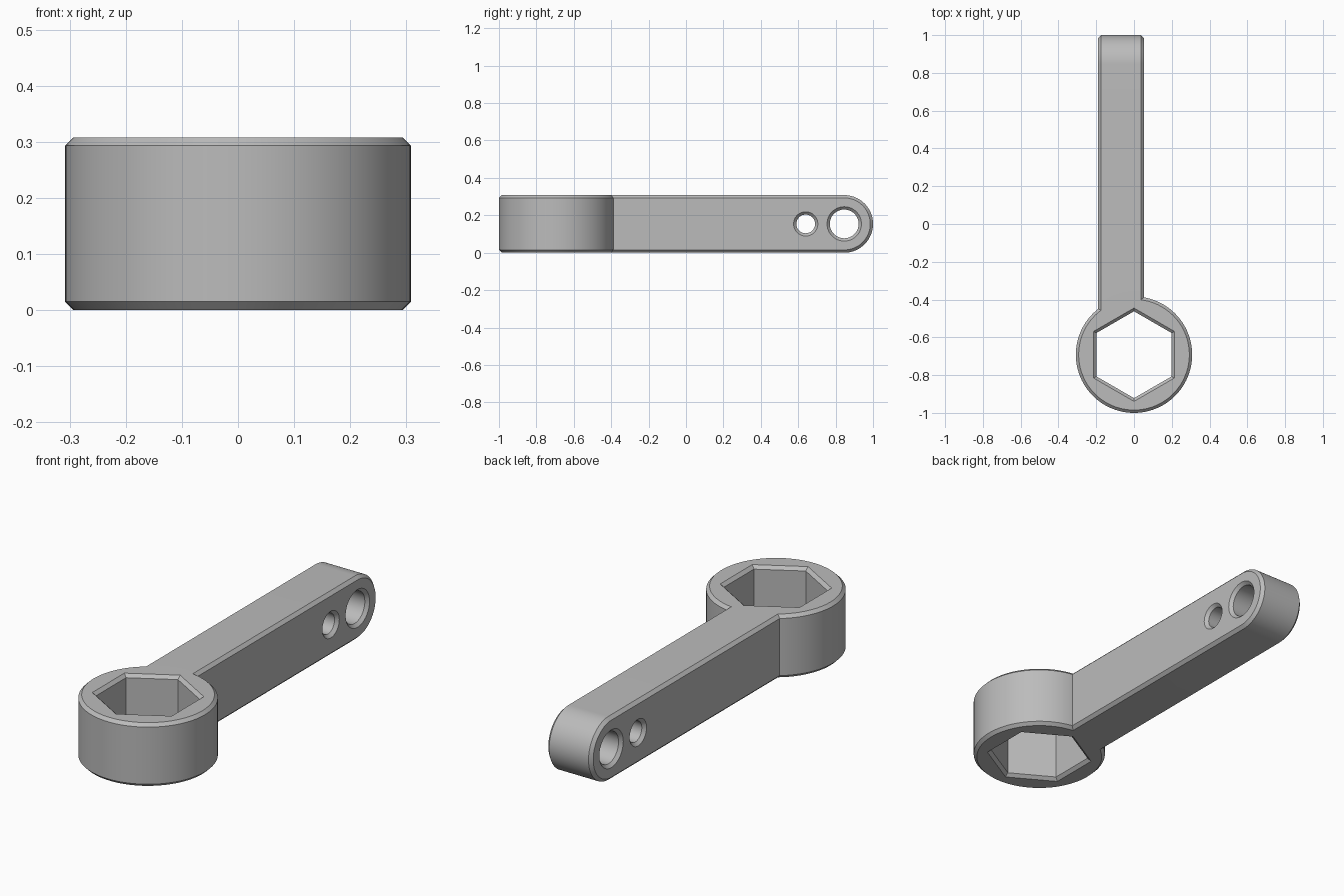
import bpy, bmesh
from math import cos, sin, pi, radians
from mathutils import Vector, Matrix

if "Cube" in bpy.data.objects:
    bpy.data.objects.remove(bpy.data.objects["Cube"])

HEIGHT = 0.308
RADIUS = HEIGHT          # outer radius of the ring head
HEAD_Y = RADIUS - 1
BEVEL = 0.015
X_MIN, X_MAX = -0.19, 0.052
END_R = HEIGHT / 2       # rounded end of the handle
END_Y = 1 - END_R

steel = bpy.data.materials.new("grey_steel")
steel.use_nodes = True
steel.diffuse_color = (0.5, 0.5, 0.5, 1)
steel.node_tree.nodes["Principled BSDF"].inputs["Base Color"].default_value = (0.5, 0.5, 0.5, 1)


def loft(name, sections):
    """Skin matching closed loops of points and cap both ends."""
    bm = bmesh.new()
    loops = [[bm.verts.new(p) for p in s] for s in sections]
    for a, b in zip(loops, loops[1:]):
        for i in range(len(a)):
            j = (i + 1) % len(a)
            bm.faces.new((a[i], a[j], b[j], b[i]))
    bm.faces.new(loops[0])
    bm.faces.new(loops[-1])
    bmesh.ops.recalc_face_normals(bm, faces=bm.faces)
    mesh = bpy.data.meshes.new(name)
    bm.to_mesh(mesh)
    bm.free()
    mesh.materials.append(steel)
    obj = bpy.data.objects.new(name, mesh)
    bpy.context.collection.objects.link(obj)
    return obj


def turned(name, sides, profile, matrix):
    """Prism along local z from (radius, z) pairs."""
    return loft(name, [[matrix @ Vector((r * sin(2 * pi * i / sides), r * cos(2 * pi * i / sides), z))
                        for i in range(sides)] for r, z in profile])


def flared(r, length):
    """Hole cutter profile that opens out at both faces."""
    e = 0.01
    return [(r + BEVEL + e, -e), (r, BEVEL), (r, length - BEVEL), (r + BEVEL + e, length + e)]


def combine(target, tool, operation):
    mod = target.modifiers.new(operation.lower(), "BOOLEAN")
    mod.operation = operation
    mod.solver = "EXACT"
    mod.object = tool
    tool.hide_render = True
    bpy.context.view_layer.objects.active = target
    bpy.ops.object.modifier_apply(modifier=mod.name)
    bpy.data.objects.remove(tool)


# Chamfered ring head
head_place = Matrix.Translation((0, HEAD_Y, 0))
wrench = turned("wrench_body", 96,
                [(RADIUS - BEVEL, 0), (RADIUS, BEVEL), (RADIUS, HEIGHT - BEVEL), (RADIUS - BEVEL, HEIGHT)],
                head_place)


# Handle: straight bar with a round end and chamfered sides
def bar_section(x, inset):
    r = END_R - inset
    arc = [(x, END_Y + r * cos(a), END_R + r * sin(a))
           for a in (-pi / 2 + pi * i / 40 for i in range(41))]
    return [(x, -0.55, END_R - r)] + arc + [(x, -0.55, END_R + r)]


handle = loft("handle", [bar_section(X_MIN, BEVEL), bar_section(X_MIN + BEVEL, 0),
                         bar_section(X_MAX - BEVEL, 0), bar_section(X_MAX, BEVEL)])
combine(wrench, handle, "UNION")

# Hexagonal socket through the head
apothem = 0.199
hexagon = [(r / cos(pi / 6), z) for r, z in flared(apothem, HEIGHT)]
combine(wrench, turned("hex_cutter", 6, hexagon, head_place), "DIFFERENCE")

# Two cross holes near the handle end
for y, r in ((END_Y, 0.077), (0.64, 0.05)):
    place = Matrix.Translation((X_MIN, y, END_R)) @ Matrix.Rotation(pi / 2, 4, "Y")
    combine(wrench, turned("hole_cutter", 48, flared(r, X_MAX - X_MIN), place), "DIFFERENCE")

# Smooth curved walls, crisp edges
bpy.ops.object.select_all(action="DESELECT")
wrench.select_set(True)
bpy.context.view_layer.objects.active = wrench
bpy.ops.object.shade_smooth_by_angle(angle=radians(25))
